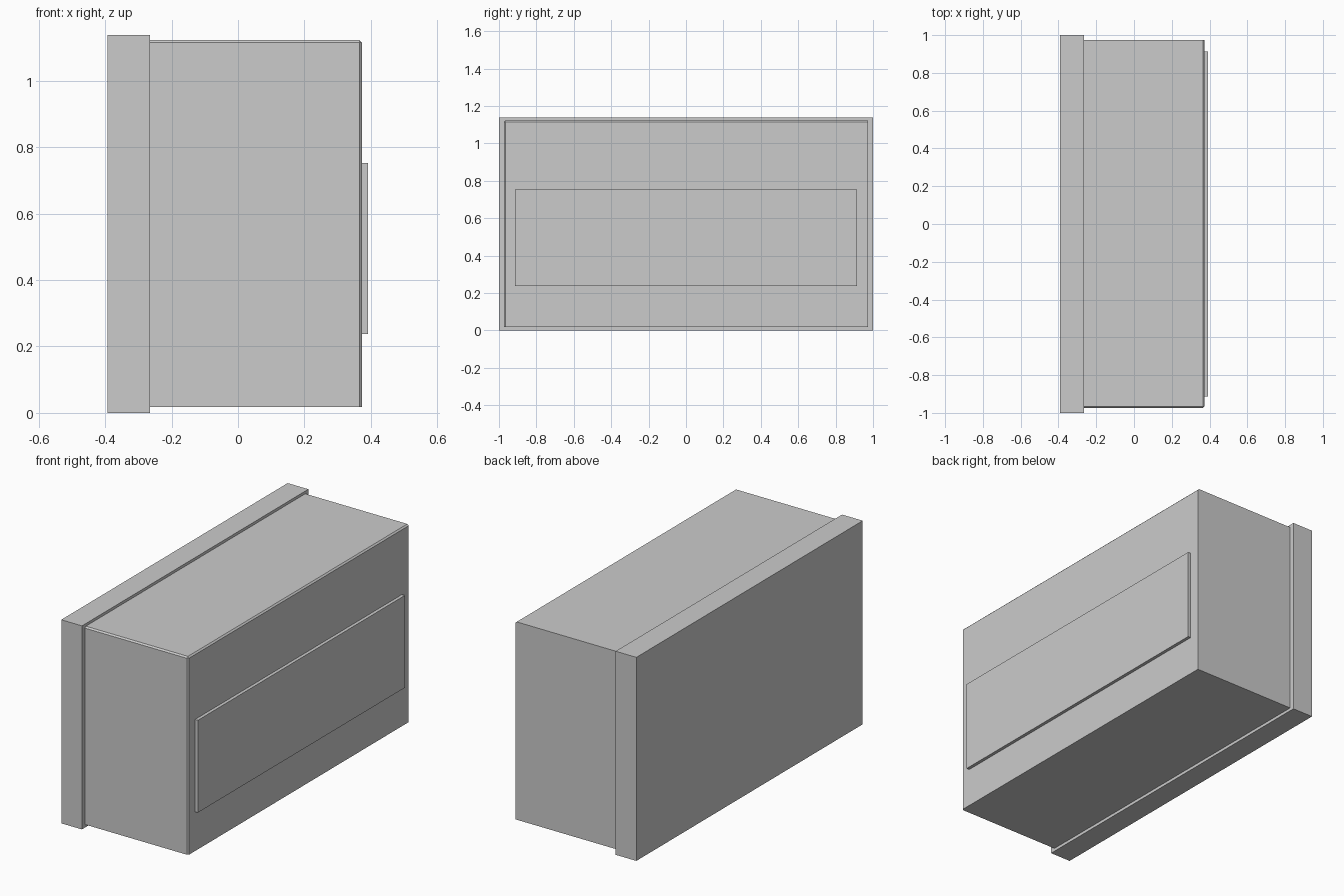
import bpy, bmesh

if "Cube" in bpy.data.objects:
    bpy.data.objects.remove(bpy.data.objects["Cube"])


def box(name, x, y, z, chamfer=None, width=0.008):
    """Axis-aligned box; chamfer(midpoint) picks the edges to cut flat."""
    bm = bmesh.new()
    bmesh.ops.create_cube(bm, size=1)
    if chamfer is None:
        edges = []
    else:
        edges = [e for e in bm.edges if chamfer((e.verts[0].co + e.verts[1].co) / 2)]
    for v in bm.verts:
        for i, (lo, hi) in enumerate((x, y, z)):
            v.co[i] = lo if v.co[i] < 0 else hi
    if edges:
        bmesh.ops.bevel(bm, geom=edges, offset=width, segments=1,
                        profile=0.5, affect='EDGES')
    bmesh.ops.recalc_face_normals(bm, faces=bm.faces)
    mesh = bpy.data.meshes.new(name)
    bm.to_mesh(mesh)
    bm.free()
    obj = bpy.data.objects.new(name, mesh)
    bpy.context.collection.objects.link(obj)
    return obj


# Wide slab at the back of the box
box("back_slab", (-0.393, -0.265), (-1, 1), (0, 1.138))

# Main box, chamfered on the three edges meeting at its outer top corner
box("main_body", (-0.265, 0.374), (-0.973, 0.973), (0.017, 1.123),
    chamfer=lambda m: (m.x > 0.1) + (m.y < -0.1) + (m.z > 0.1) == 2
    and m.x > -0.1 and m.y < 0.1 and m.z > -0.1)

# Thin raised panel on the right face
box("raised_panel", (0.374, 0.392), (-0.914, 0.914), (0.237, 0.753))
